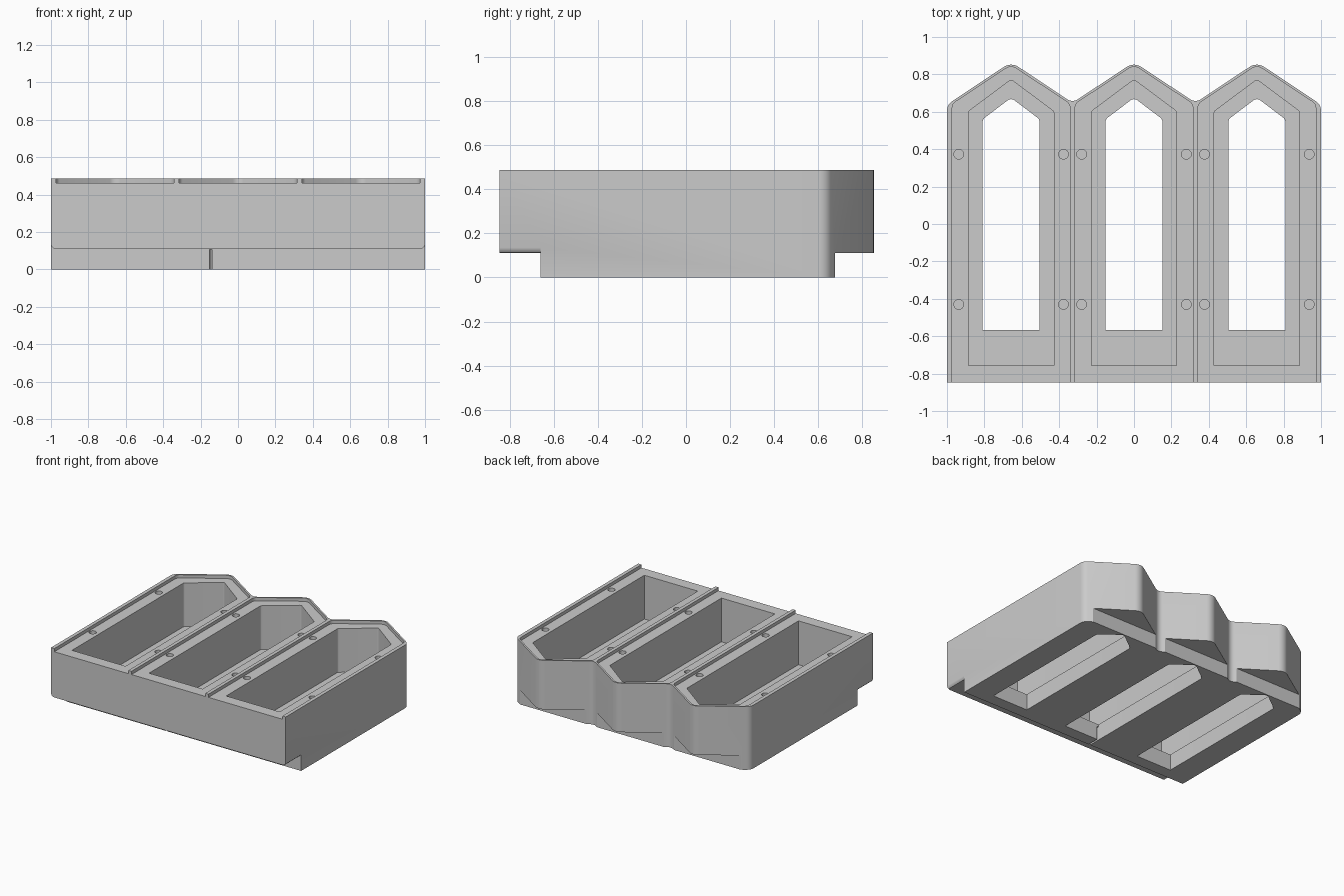
import bpy
import math
from mathutils import Vector

if "Cube" in bpy.data.objects:
    bpy.data.objects.remove(bpy.data.objects["Cube"])

PITCH = 0.657            # distance between bays
BAYS = (-PITCH, 0, PITCH)
TOP, RIM_FLOOR, LEDGE, STEP = 0.487, 0.462, 0.125, 0.11


def fillet(corners, steps=6):
    """Round each (x, y, radius) corner of a closed outline."""
    out = []
    for i, (x, y, r) in enumerate(corners):
        p = Vector((x, y))
        if r == 0:
            out.append(p)
            continue
        a = (Vector(corners[i - 1][:2]) - p).normalized()
        b = (Vector(corners[(i + 1) % len(corners)][:2]) - p).normalized()
        half = a.angle(b) / 2
        centre = p + (a + b).normalized() * (r / math.sin(half))
        start = p + a * (r / math.tan(half)) - centre
        end = p + b * (r / math.tan(half)) - centre
        for k in range(steps + 1):
            t = k / steps
            out.append(centre + start.lerp(end, t).normalized() * r)
    return out


def prism(name, pts, lo, hi, along_y=False):
    """Extrude an outline along z, or an x-z outline along y."""
    n = len(pts)
    place = (lambda p, h: (p[0], h, p[1])) if along_y else (lambda p, h: (p[0], p[1], h))
    verts = [place(p, h) for h in (lo, hi) for p in pts]
    faces = [list(range(n))[::-1], list(range(n, 2 * n))]
    faces += [(i, (i + 1) % n, n + (i + 1) % n, n + i) for i in range(n)]
    mesh = bpy.data.meshes.new(name)
    mesh.from_pydata(verts, [], faces)
    obj = bpy.data.objects.new(name, mesh)
    bpy.context.collection.objects.link(obj)
    bpy.context.view_layer.objects.active = obj
    bpy.ops.object.mode_set(mode='EDIT')
    bpy.ops.mesh.select_all(action='SELECT')
    bpy.ops.mesh.normals_make_consistent(inside=False)
    bpy.ops.object.mode_set(mode='OBJECT')
    return obj


def cut(body, cutter):
    mod = body.modifiers.new("cut", 'BOOLEAN')
    mod.operation, mod.solver, mod.object = 'DIFFERENCE', 'EXACT', cutter
    bpy.context.view_layer.objects.active = body
    bpy.ops.object.modifier_apply(modifier=mod.name)
    bpy.data.objects.remove(cutter)


def box(name, x0, x1, y0, y1, z0, z1):
    return prism(name, [(x0, y0), (x1, y0), (x1, y1), (x0, y1)], z0, z1)


def house(cx, half, front, shoulder, tip, r_side, r_tip):
    """Bay outline: straight front and sides, pointed back."""
    return fillet([(cx - half, front, 0), (cx + half, front, 0),
                   (cx + half, shoulder, r_side), (cx, tip, r_tip),
                   (cx - half, shoulder, r_side)])


# Body with three pointed bays along the back
outline = [(-1, -0.847, 0), (1, -0.847, 0), (1, 0.638, 0.06)]
for cx in reversed(BAYS):
    outline.append((cx, 0.866, 0.07))
    if cx > -PITCH:
        outline.append((cx - PITCH / 2, 0.648, 0.05))
outline.append((-1, 0.638, 0.06))
tray = prism("tray_body", fillet(outline), 0, TOP)

# Undercut below the front, with rounded lower side edges
side = [(1.1, -0.1), (1.1, 0.135), (1, 0.135), (0.997, 0.123), (0.988, 0.113), (0.975, STEP)]
profile = side + [(-x, z) for x, z in reversed(side)]
cut(tray, prism("front_undercut", profile, -1, -0.66, along_y=True))

# Undercut below the back points
cut(tray, box("back_undercut", -1.1, 1.1, 0.677, 1, -0.1, STEP))

for cx in BAYS:
    # Shallow recess, open at the front
    cut(tray, prism("lid_recess", house(cx, 0.315, -0.9, 0.642, 0.85, 0.04, 0.05),
                    RIM_FLOOR, 0.6))
    # Deep pocket and narrower opening through the floor
    cut(tray, prism("pocket", house(cx, 0.228, -0.757, 0.602, 0.772, 0.015, 0.015),
                    LEDGE, 0.6))
    cut(tray, prism("floor_opening", house(cx, 0.152, -0.568, 0.56, 0.675, 0.03, 0.03),
                    -0.1, 0.2))
    # Small round sockets beside each pocket
    for dx in (-0.28, 0.28):
        for y in (0.373, -0.43):
            ring = [(cx + dx + 0.026 * math.cos(a), y + 0.026 * math.sin(a))
                    for a in (math.tau * k / 24 for k in range(24))]
            cut(tray, prism("socket", ring, RIM_FLOOR - 0.04, 0.6))

# Narrow slit beside the middle front wall
cut(tray, box("slit", -0.152, -0.139, -0.7, -0.56, -0.1, STEP - 0.005))

# Finish
grey = bpy.data.materials.new("plain_grey")
grey.use_nodes = True
colour = (0.6, 0.6, 0.6, 1)
grey.diffuse_color = colour
grey.node_tree.nodes["Principled BSDF"].inputs["Base Color"].default_value = colour
tray.data.materials.clear()
tray.data.materials.append(grey)
for poly in tray.data.polygons:
    poly.material_index = 0
bpy.ops.object.select_all(action='DESELECT')
tray.select_set(True)
bpy.context.view_layer.objects.active = tray
bpy.ops.object.shade_smooth_by_angle(angle=math.radians(30))
